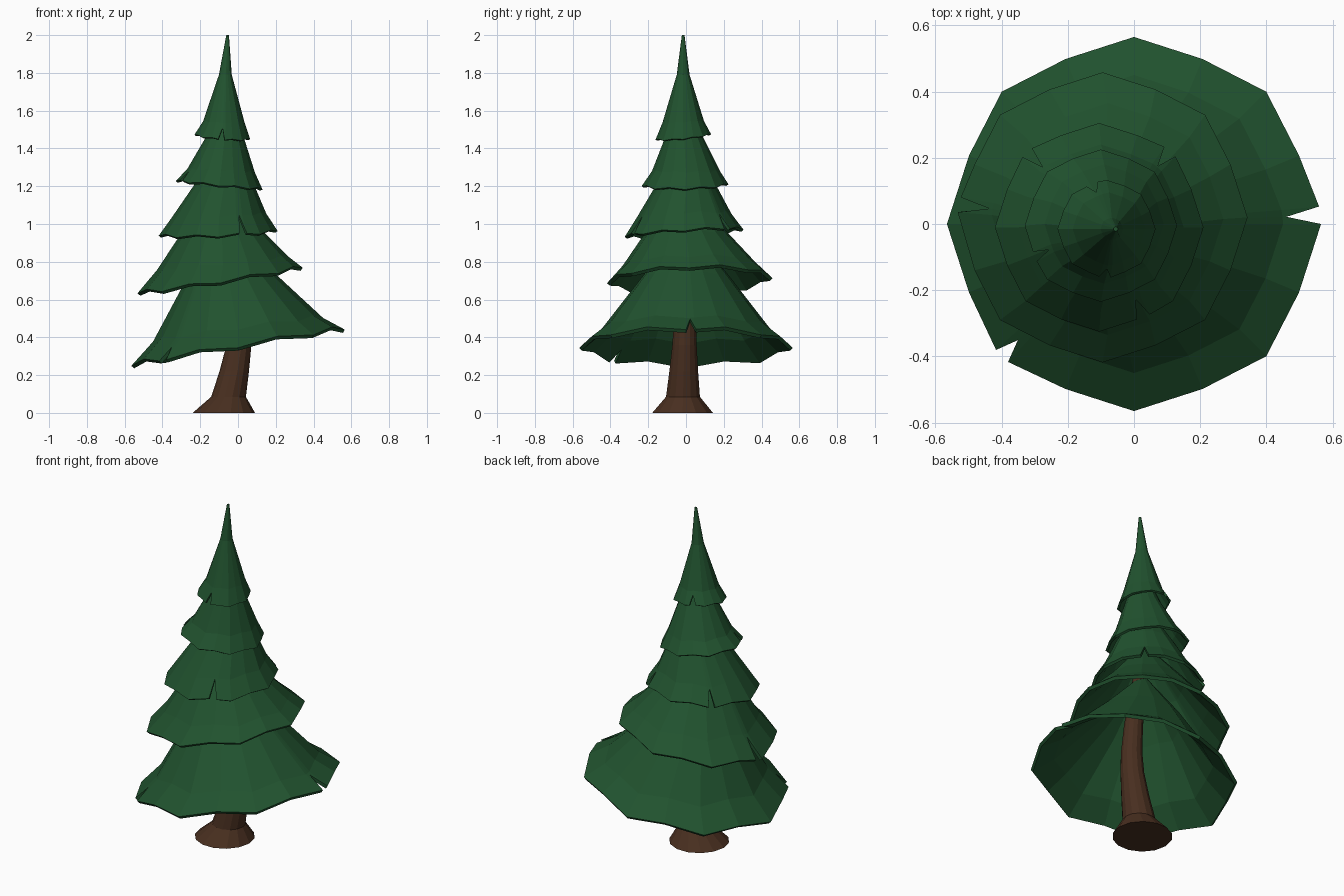
import bpy, bmesh
from math import sin, cos, radians, pi

if "Cube" in bpy.data.objects:
    bpy.data.objects.remove(bpy.data.objects["Cube"])


def material(name, rgb):
    m = bpy.data.materials.new(name)
    m.diffuse_color = (*rgb, 1)
    m.use_nodes = True
    m.node_tree.nodes["Principled BSDF"].inputs["Base Color"].default_value = m.diffuse_color
    return m


GREEN = material("needles", (0.015, 0.085, 0.028))
BROWN = material("bark", (0.065, 0.028, 0.014))


def loft(name, rings, mat, cap_start):
    """Skin a stack of equal-length vertex rings."""
    bm = bmesh.new()
    rows = [[bm.verts.new(p) for p in ring] for ring in rings]
    n = len(rows[0])
    for a, b in zip(rows, rows[1:]):
        for i in range(n):
            j = (i + 1) % n
            bm.faces.new((a[i], a[j], b[j], b[i]))
    bm.faces.new(rows[-1])
    if cap_start:
        bm.faces.new(rows[0][::-1])
    me = bpy.data.meshes.new(name)
    bm.to_mesh(me)
    bm.free()
    me.materials.append(mat)
    ob = bpy.data.objects.new(name, me)
    bpy.context.collection.objects.link(ob)
    return ob


def tier_point(row, deg, phase):
    """Octagonal ring whose in-between points are pulled in and lifted."""
    r, cx, cy, z, tx, ty = row
    a = radians(deg)
    mid = 0.5 - 0.5 * cos(8 * (a - radians(phase)))
    rr = r * (1 - 0.045 * mid)
    x, y = rr * cos(a), rr * sin(a)
    return (cx + x, cy + y, z + tx * x + ty * y + 0.045 * r * mid)


def tier(name, rows, phase, notches, thick):
    # columns, with three extra ones at every notch
    cols = [(phase + 22.5 * i) % 360 for i in range(16)]
    depth = {}
    for a, w, d in notches:
        cols = [c for c in cols if abs((c - a + 180) % 360 - 180) > w + 3]
        cols += [(a - w) % 360, a % 360, (a + w) % 360]
        depth[a % 360] = d
    cols.sort()
    rings = [[tier_point(row, c, phase) for c in cols] for row in rows]
    for i, c in enumerate(cols):
        d = depth.get(c, 0)
        rings[0][i] = tuple(p + (q - p) * d for p, q in zip(rings[0][i], rings[1][i]))
    ob = loft(name, rings, GREEN, False)
    s = ob.modifiers.new("thickness", 'SOLIDIFY')
    s.thickness = thick
    s.offset = -1


# foliage skirts: rows of radius, centre x, centre y, height, tilt x, tilt y
tier("foliage_tier_1", [(.565, 0, 0, .345, .17, 0), (.45, 0, 0, .44, .14, 0),
                        (.24, -.05, 0, .71, .14, 0), (.03, -.06, 0, .97, 0, 0)],
     0, [(2.7, 2.7, .9), (225, 2.6, .6)], .02)
tier("foliage_tier_2", [(.438, -.095, .02, .70, .155, .03), (.35, -.08, .015, .79, .10, .03),
                        (.225, -.085, 0, .945, .04, .02), (.03, -.07, 0, 1.17, 0, 0)],
     0, [(175, 3, .9)], .02)
tier("foliage_tier_3", [(.315, -.105, -.01, .95, .04, .06), (.25, -.1, -.01, 1.045, .04, .04),
                        (.165, -.075, 0, 1.195, 0, 0), (.025, -.07, 0, 1.42, 0, 0)],
     0, [(47, 4, .95), (134, 3.5, .95), (-64, 4, .95)], .016)
tier("foliage_tier_4", [(.23, -.1, -.005, 1.205, -.1, .02), (.18, -.09, 0, 1.28, -.05, 0),
                        (.1, -.07, -.01, 1.46, 0, 0), (.02, -.06, -.01, 1.66, 0, 0)],
     0, [(205, 4, .8)], .014)
tier("foliage_tier_5", [(.148, -.083, -.015, 1.46, -.08, .1), (.11, -.075, -.015, 1.54, -.03, .05),
                        (.034, -.067, -.015, 1.79, 0, 0), (.007, -.055, -.015, 2, 0, 0)],
     0, [(108, 7, .7), (-92, 7, .7)], .012)

# curved trunk with flared foot: radius, centre x, centre y, height
path = [(.165, -.075, -.018, 0), (.092, -.05, -.016, .085), (.078, -.02, -.012, .22),
        (.066, .005, -.008, .36), (.06, .012, -.006, .48), (.053, 0, -.005, .66),
        (.046, -.03, -.005, .86), (.038, -.06, -.005, 1.05), (.03, -.07, -.005, 1.25)]
loft("trunk", [[(cx + r * cos(2 * pi * i / 14), cy + r * sin(2 * pi * i / 14), z)
                for i in range(14)] for r, cx, cy, z in path], BROWN, True)
